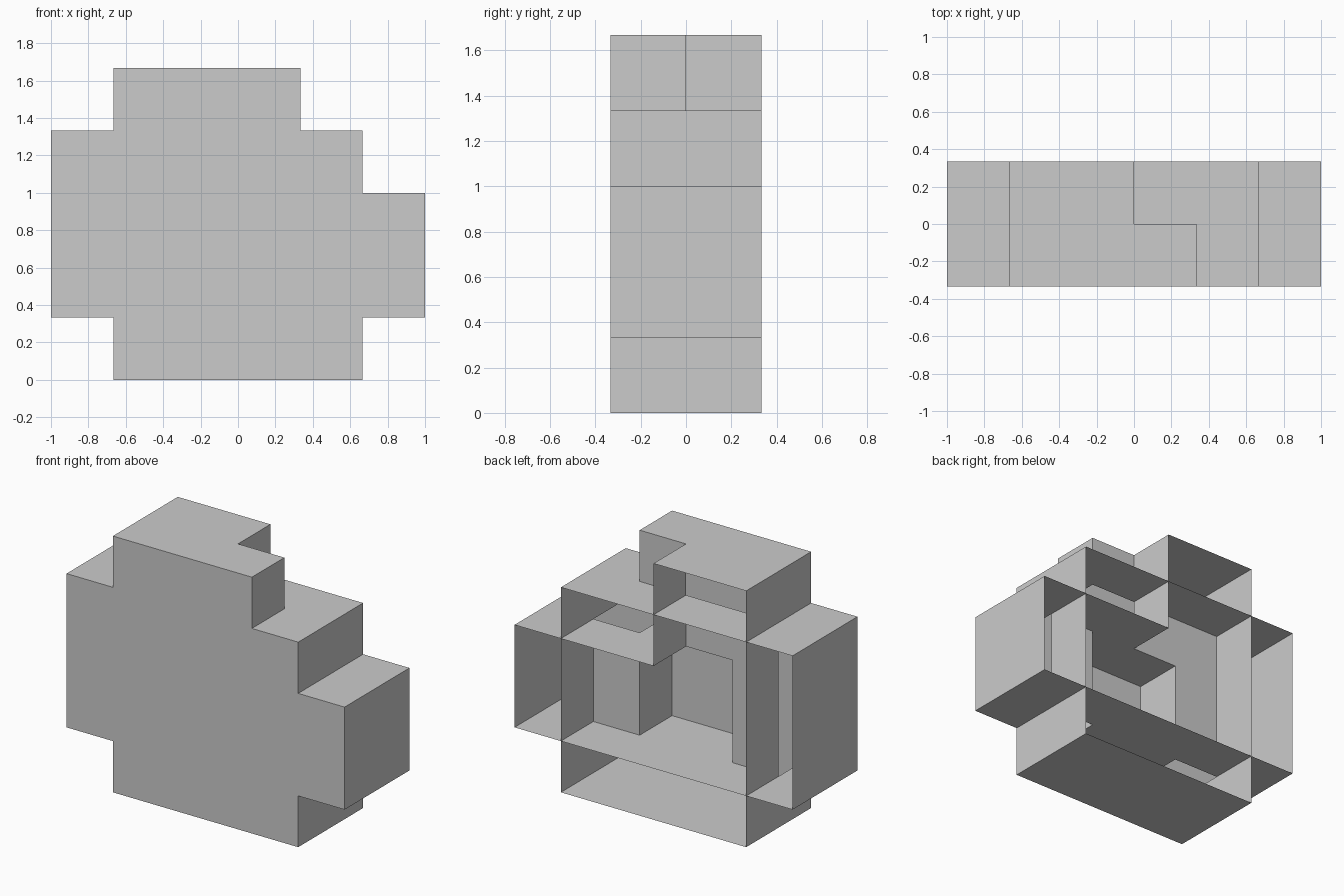
import bpy, bmesh, math
from itertools import product
from mathutils import Vector

if "Cube" in bpy.data.objects:
    bpy.data.objects.remove(bpy.data.objects["Cube"])

U = 1 / 3  # size of one block


def block_shell(name, boxes, open_planes, inward=False):
    """Skin around a union of block boxes, left open on the given y planes."""
    cells = set()
    for x0, x1, y0, y1, z0, z1 in boxes:
        cells |= set(product(range(x0, x1), range(y0, y1), range(z0, z1)))
    bm = bmesh.new()
    for cell in cells:
        for axis, side in product(range(3), (0, 1)):
            n = list(cell)
            n[axis] += 2 * side - 1
            if tuple(n) in cells:
                continue
            if axis == 1 and cell[1] + side in open_planes:
                continue
            a, b = (axis + 1) % 3, (axis + 2) % 3
            corners = []
            for da, db in ((0, 0), (1, 0), (1, 1), (0, 1)):
                p = Vector(cell)
                p[axis] += side
                p[a] += da
                p[b] += db
                corners.append(bm.verts.new(p * U))
            if (side == 0) != inward:
                corners.reverse()
            bm.faces.new(corners)
    bmesh.ops.remove_doubles(bm, verts=bm.verts, dist=1e-4)
    # merge coplanar squares into large flat faces
    bmesh.ops.dissolve_limit(bm, angle_limit=math.radians(1),
                             verts=bm.verts, edges=bm.edges)
    mesh = bpy.data.meshes.new(name)
    bm.to_mesh(mesh)
    bm.free()
    obj = bpy.data.objects.new(name, mesh)
    bpy.context.collection.objects.link(obj)
    return obj


# Stepped outer skin, open at the back (x0, x1, y0, y1, z0, z1 in blocks)
block_shell("outer_shell", [
    (-2, 2, -1, 1, 0, 1),   # base
    (-3, 3, -1, 1, 1, 3),   # wide middle
    (-3, 2, -1, 1, 3, 4),   # shoulder step
    (-2, 0, -1, 1, 4, 5),   # crown
    (0, 1, -1, 0, 4, 5),    # front half of crown
], open_planes={1})

# Stepped cavity in the back, closed at the front by the outer skin
block_shell("inner_cavity", [
    (-2, 2, 0, 1, 1, 3),    # main recess
    (-2, 0, 0, 1, 3, 4),    # raised side of recess
    (-1, 1, -1, 0, 1, 3),   # deep centre pocket
], open_planes={1, -1}, inward=True)
